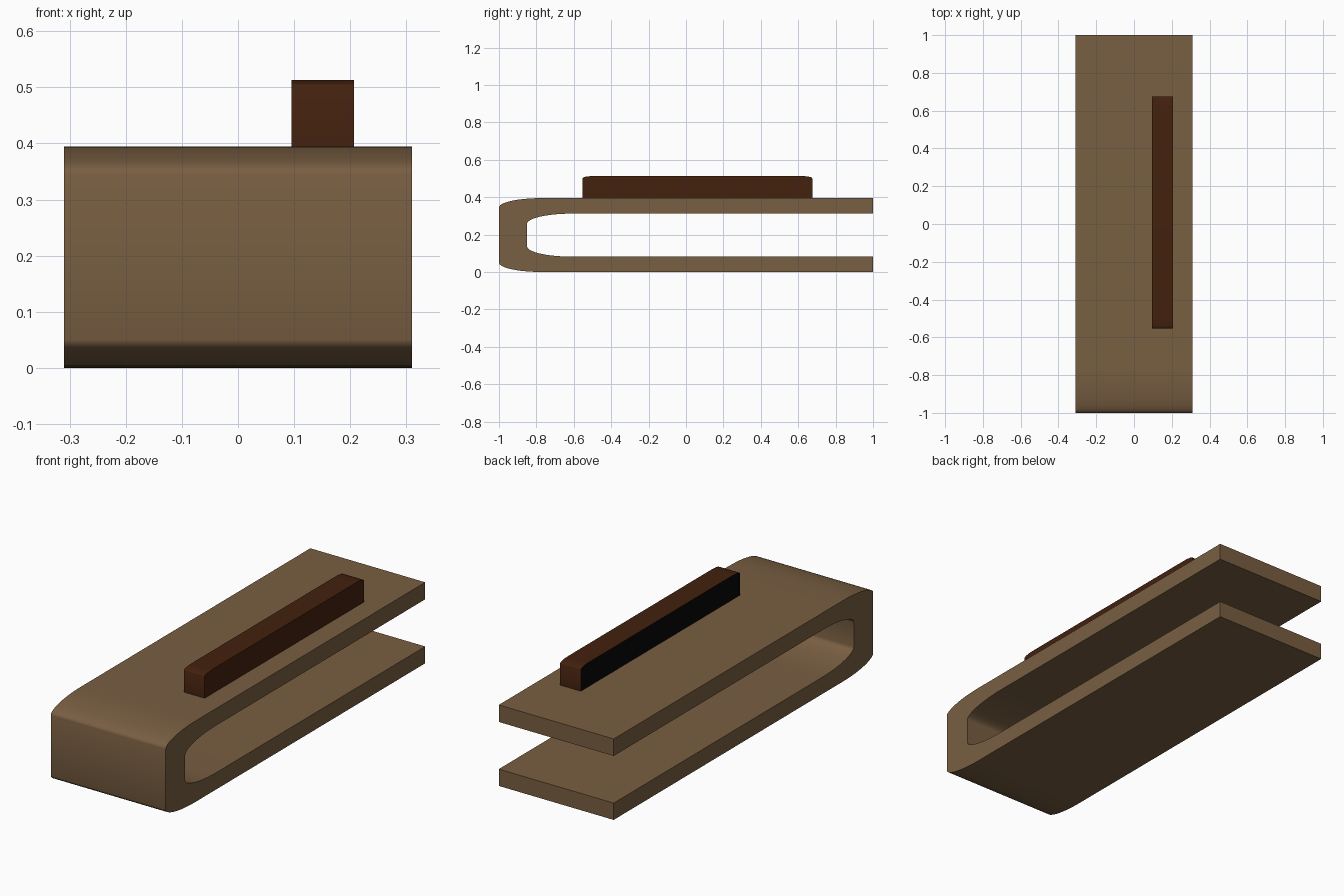
import bpy, bmesh, math

if "Cube" in bpy.data.objects:
    bpy.data.objects.remove(bpy.data.objects["Cube"])


def material(name, rgb):
    m = bpy.data.materials.new(name)
    m.diffuse_color = (*rgb, 1)
    m.use_nodes = True
    m.node_tree.nodes["Principled BSDF"].inputs["Base Color"].default_value = m.diffuse_color
    return m


tan = material("tan", (0.190, 0.113, 0.054))
brown = material("dark brown", (0.056, 0.0150, 0.0042))
black = material("black", (0.0022, 0.0022, 0.0022))


def arc(cy, cz, ry, rz, a0, a1, n=12):
    """Points on a quarter ellipse in the y-z plane."""
    pts = []
    for i in range(n + 1):
        a = math.radians(a0 + (a1 - a0) * i / n)
        pts.append((cy + ry * math.cos(a), cz + rz * math.sin(a)))
    return pts


def extrude_x(name, profile, x0, x1, mats):
    """Extrude a closed y-z outline from x0 to x1."""
    bm = bmesh.new()
    face = bm.faces.new([bm.verts.new((x0, y, z)) for y, z in profile])
    ext = bmesh.ops.extrude_face_region(bm, geom=[face], use_keep_orig=True)
    verts = [g for g in ext["geom"] if isinstance(g, bmesh.types.BMVert)]
    bmesh.ops.translate(bm, verts=verts, vec=(x1 - x0, 0, 0))
    bmesh.ops.recalc_face_normals(bm, faces=bm.faces)
    me = bpy.data.meshes.new(name)
    bm.to_mesh(me)
    bm.free()
    for m in mats:
        me.materials.append(m)
    ob = bpy.data.objects.new(name, me)
    bpy.context.collection.objects.link(ob)
    bpy.ops.object.select_all(action='DESELECT')
    ob.select_set(True)
    bpy.context.view_layer.objects.active = ob
    bpy.ops.object.shade_smooth_by_angle(angle=math.radians(35))
    return ob


# Folded strip: outer outline, then inner slot back to the open end
H = 0.395
outer = arc(-0.77, H - 0.05, 0.23, 0.05, 90, 180) + arc(-0.77, 0.05, 0.23, 0.05, 180, 270)
inner = arc(-0.61, 0.137, 0.24, 0.055, 270, 180) + arc(-0.61, 0.257, 0.24, 0.055, 180, 90)
profile = [(1, H)] + outer + [(1, 0), (1, 0.082)] + inner + [(1, 0.312)]
extrude_x("folded_strip", profile, -0.31, 0.31, [tan])

# Raised bar on top with softly rounded ends
top = 0.513
bar_profile = ([(-0.553, H)] + arc(-0.49, top - 0.012, 0.063, 0.012, 180, 90, 6)
               + arc(0.612, top - 0.012, 0.063, 0.012, 90, 0, 6) + [(0.675, H)])
bar = extrude_x("top_bar", bar_profile, 0.095, 0.207, [brown, black])

# Left side of the bar is black
for p in bar.data.polygons:
    p.material_index = 1 if p.normal.x < -0.5 else 0
